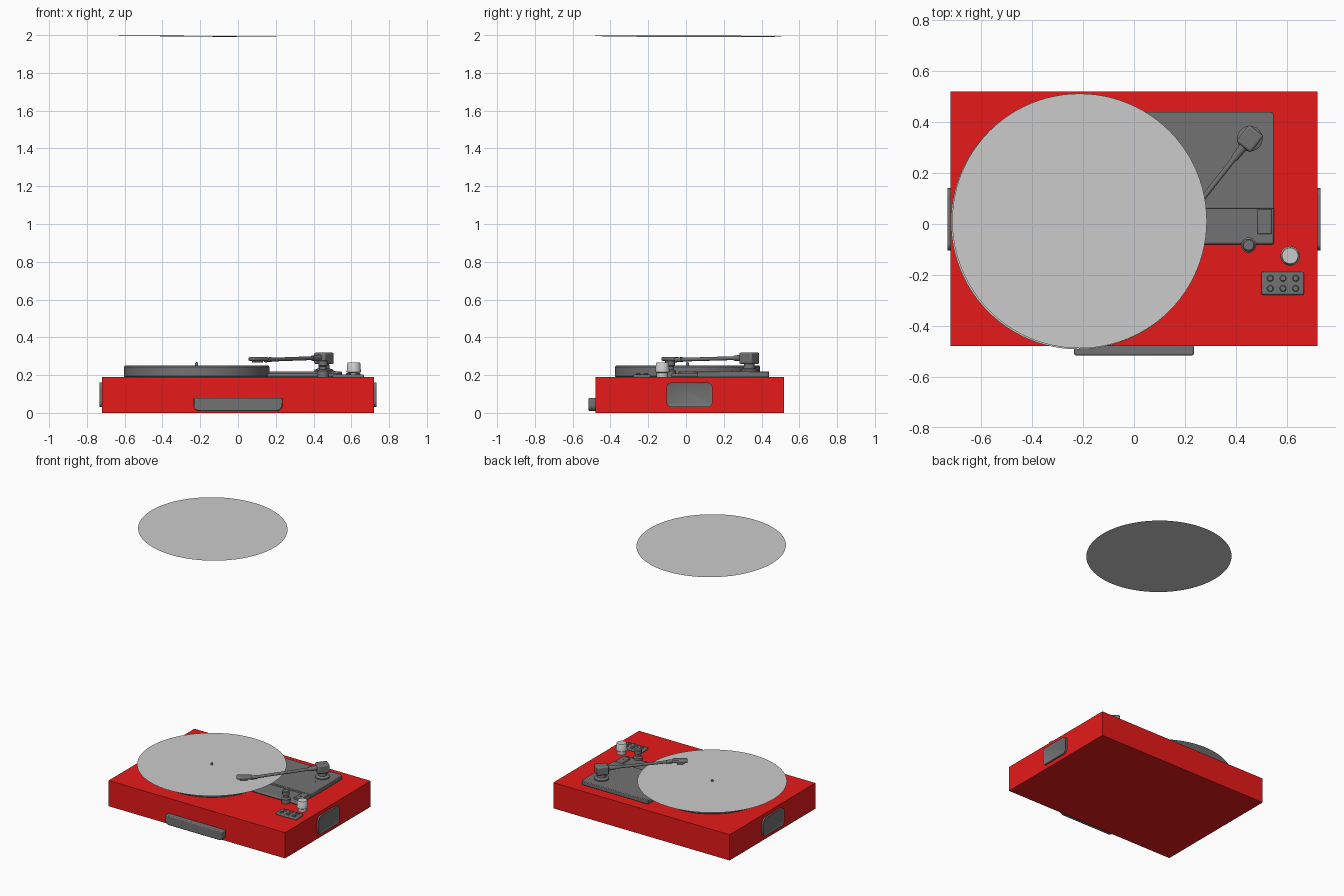
import bpy, bmesh
from math import sin, cos, pi, atan2
from mathutils import Vector, Matrix

if "Cube" in bpy.data.objects:
    bpy.data.objects.remove(bpy.data.objects["Cube"])

red = bpy.data.materials.new("red_paint")
red.diffuse_color = (0.8, 0.01, 0.01, 1)
red.use_nodes = True
red.node_tree.nodes["Principled BSDF"].inputs["Base Color"].default_value = red.diffuse_color
dark = bpy.data.materials.new("dark_grey")
dark.diffuse_color = (0.17, 0.17, 0.17, 1)
dark.use_nodes = True
dark.node_tree.nodes["Principled BSDF"].inputs["Base Color"].default_value = dark.diffuse_color


def finish(name, bm, mat=None, bevel=0, segs=2):
    bmesh.ops.recalc_face_normals(bm, faces=bm.faces)
    me = bpy.data.meshes.new(name)
    bm.to_mesh(me)
    bm.free()
    ob = bpy.data.objects.new(name, me)
    bpy.context.collection.objects.link(ob)
    if mat:
        me.materials.append(mat)
    if bevel:
        mod = ob.modifiers.new("bevel", 'BEVEL')
        mod.width, mod.segments = bevel, segs
    bpy.ops.object.select_all(action='DESELECT')
    ob.select_set(True)
    bpy.context.view_layer.objects.active = ob
    bpy.ops.object.shade_smooth_by_angle(angle=0.6)
    return ob


def box(name, lo, hi, mat=dark, bevel=0, turn=0):
    """Box between two corners, turned about its own vertical axis."""
    lo, hi = Vector(lo), Vector(hi)
    bm = bmesh.new()
    m = Matrix.Translation((lo + hi) / 2) @ Matrix.Rotation(turn, 4, 'Z') @ Matrix.Diagonal((hi - lo).to_4d())
    bmesh.ops.create_cube(bm, size=1, matrix=m)
    return finish(name, bm, mat, bevel)


def lathe(name, profile, xy, mat=dark, steps=32):
    """Turn an (r, z) profile about a vertical axis; ends are capped."""
    bm = bmesh.new()
    rings = [[bm.verts.new((xy[0] + r * cos(2 * pi * i / steps), xy[1] + r * sin(2 * pi * i / steps), z))
              for i in range(steps)] for r, z in profile]
    for a, b in zip(rings, rings[1:]):
        for i in range(steps):
            j = (i + 1) % steps
            bm.faces.new((a[i], a[j], b[j], b[i]))
    bm.faces.new(rings[0])
    bm.faces.new(rings[-1])
    return finish(name, bm, mat)


def slab(name, center, normal, w, h, depth, radii, inset=0, sink=0, bevel=0):
    """Rounded rectangle extruded along normal; radii: upper right, upper left, lower left, lower right."""
    n = Vector(normal)
    x = Vector((1, 0, 0)) if abs(n.z) > 0.9 else Vector((0, 0, 1)).cross(n)
    y, c = n.cross(x), Vector(center)
    bm = bmesh.new()
    vs = []
    for k, (sx, sy) in enumerate(((1, 1), (-1, 1), (-1, -1), (1, -1))):
        r = radii[k]
        for i in range(7 if r else 1):
            a = (k + i / 6) * pi / 2
            vs.append(bm.verts.new(c + x * (sx * (w / 2 - r) + r * cos(a)) + y * (sy * (h / 2 - r) + r * sin(a))))
    base = bm.faces.new(vs)
    geo = bmesh.ops.extrude_face_region(bm, geom=[base], use_keep_orig=True)['geom']
    bmesh.ops.translate(bm, vec=n * depth, verts=[g for g in geo if isinstance(g, bmesh.types.BMVert)])
    if inset:
        top = [g for g in geo if isinstance(g, bmesh.types.BMFace)]
        bmesh.ops.inset_region(bm, faces=top, thickness=inset)
        bmesh.ops.translate(bm, vec=n * -sink, verts=top[0].verts)
    return finish(name, bm, dark, bevel)


def rod(name, a, b, r1, r2=None):
    a, b = Vector(a), Vector(b)
    bm = bmesh.new()
    m = Matrix.Translation((a + b) / 2) @ (b - a).to_track_quat('Z', 'Y').to_matrix().to_4x4()
    bmesh.ops.create_cone(bm, cap_ends=True, segments=20, radius1=r1, radius2=r2 or r1,
                          depth=(b - a).length, matrix=m)
    return finish(name, bm, dark)


def sheet_disc(name, center, r, slope=(0, 0)):
    bm = bmesh.new()
    bmesh.ops.create_circle(bm, cap_ends=True, segments=96, radius=r)
    for v in bm.verts:
        v.co.z = v.co.x * slope[0] + v.co.y * slope[1]
    bmesh.ops.translate(bm, vec=center, verts=bm.verts)
    return finish(name, bm)


# Cabinet
box("cabinet", (-0.72, -0.48, 0), (0.72, 0.52, 0.19), red)

# Platter, spindle, record and the sheet hovering above
hub = (-0.219, 0.008)
lathe("platter", [(0.38, 0.19), (0.385, 0.195), (0.385, 0.243), (0.378, 0.252)], hub, steps=96)
lathe("spindle", [(0.008, 0.25), (0.008, 0.262), (0.003, 0.27)], hub, steps=16)
sheet_disc("record", (*hub, 0.256), 0.5)
sheet_disc("hovering_disc", (-0.214, 0.012, 1.994), 0.5, (-0.009, -0.004))

# Tonearm deck: raised rear plate and lower front shelf
slab("deck_plate", (0.275, 0.25, 0.19), (0, 0, 1), 0.55, 0.38, 0.03, (0.015, 0, 0, 0), bevel=0.004)
box("deck_shelf", (0, -0.08, 0.19), (0.55, 0.07, 0.208), bevel=0.008)
box("rest_block", (0.485, -0.04, 0.2), (0.54, 0.06, 0.22), bevel=0.004)
for i, (x, y) in enumerate(((0.44, 0.245), (0.46, 0.245), (0.512, 0.045), (0.512, 0.0))):
    lathe(f"deck_screw_{i}", [(0.004, 0.215), (0.004, 0.222)], (x, y), steps=10)

# Tonearm
pivot = Vector((0.455, 0.335, 0.292))
elbow = Vector((0.15, -0.052, 0.281))
arm = (pivot - elbow).normalized()
heading = atan2(arm.y, arm.x)
lathe("arm_post", [(0.05, 0.215), (0.05, 0.228), (0.03, 0.236), (0.026, 0.27)], pivot.xy)
box("pivot_housing", pivot - Vector((0.042, 0.037, 0.034)), pivot + Vector((0.042, 0.037, 0.028)),
    bevel=0.009, turn=heading)
rod("arm_tube", elbow, pivot, 0.01)
rod("arm_collar", pivot - arm * 0.10, pivot - arm * 0.03, 0.014, 0.018)
rod("shell_collar", elbow - arm * 0.01, elbow + arm * 0.04, 0.013)
shell = Vector((0.108, -0.083, 0.285))
box("headshell", shell - Vector((0.052, 0.025, 0.01)), shell + Vector((0.052, 0.025, 0.011)),
    bevel=0.008, turn=heading - 0.26)
box("cartridge", shell - Vector((0.03, 0.016, 0.018)), shell + Vector((0.02, 0.016, 0)), turn=heading - 0.26)

# Lift lever, volume knob
lathe("lift_lever", [(0.03, 0.19), (0.03, 0.222), (0.018, 0.23), (0.018, 0.245), (0.025, 0.25),
                     (0.025, 0.275), (0.02, 0.28)], (0.45, -0.083))
lathe("knob", [(0.03, 0.19), (0.03, 0.212), (0.038, 0.217), (0.034, 0.263), (0.031, 0.267)],
      (0.613, -0.125), None)

# Button pad with six buttons
box("button_pad", (0.5, -0.278, 0.185), (0.667, -0.188, 0.203), bevel=0.006)
for i in range(6):
    lathe(f"button_{i}", [(0.013, 0.2), (0.013, 0.207), (0.01, 0.21)],
          (0.535 + 0.05 * (i % 3), -0.253 + 0.04 * (i // 3)), steps=16)

# Side panels and front handle
for side, s in (("right", 1), ("left", -1)):
    slab(f"{side}_panel", (s * 0.715, 0.018, 0.096), (s, 0, 0), 0.245, 0.132, 0.017, [0.03] * 4, 0.01, 0.005)
slab("front_handle", (0, -0.475, 0.045), (0, -1, 0), 0.47, 0.07, 0.041, (0, 0, 0.03, 0.03), bevel=0.006)
